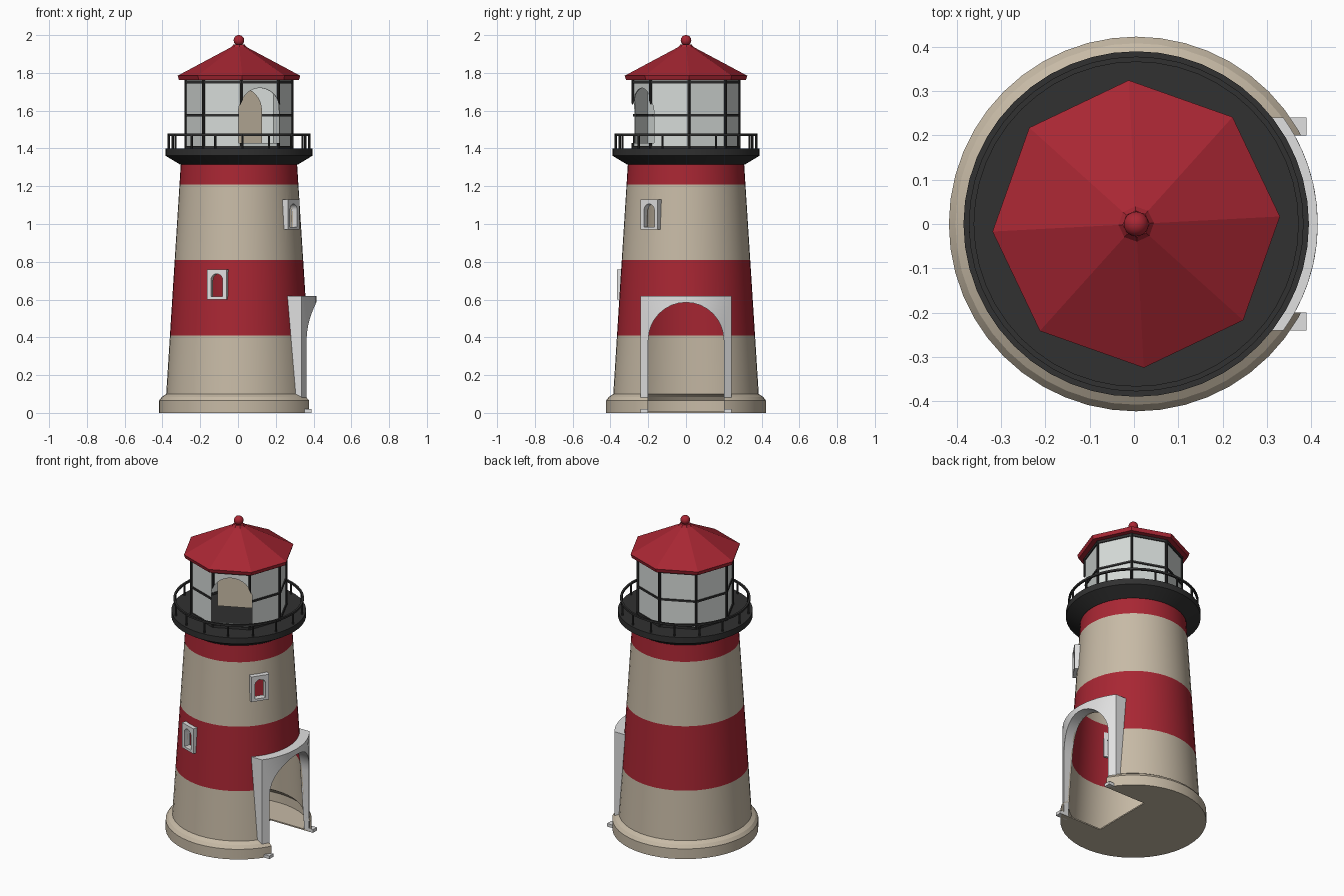
import bpy, bmesh, math
from mathutils import Matrix, Vector

if "Cube" in bpy.data.objects:
    bpy.data.objects.remove(bpy.data.objects["Cube"])


def material(name, *rgb):
    m = bpy.data.materials.new(name)
    lin = [c / 12.92 if c <= 0.04045 else ((c + 0.055) / 1.055) ** 2.4 for c in rgb]
    m.diffuse_color = (*lin, 1)
    m.use_nodes = True
    m.node_tree.nodes["Principled BSDF"].inputs["Base Color"].default_value = m.diffuse_color
    return m


BEIGE = material("stone_beige", 0.78, 0.73, 0.65)
RED = material("band_red", 0.66, 0.15, 0.20)
DARK = material("iron_dark", 0.19, 0.19, 0.19)
GLASS = material("pale_glass", 0.84, 0.86, 0.85)
WHITE = material("trim_white", 0.88, 0.88, 0.88)


def finish(bm, name, *mats):
    bmesh.ops.recalc_face_normals(bm, faces=bm.faces)
    me = bpy.data.meshes.new(name)
    bm.to_mesh(me)
    bm.free()
    for m in mats:
        me.materials.append(m)
    ob = bpy.data.objects.new(name, me)
    bpy.context.collection.objects.link(ob)
    return ob


def lathe(name, profile, segs, *mats, turn=0.0, closed=False):
    """Spin (radius, z) points round the axis; closed joins last point to first."""
    bm = bmesh.new()
    rings = []
    for r, z in profile:
        if r < 1e-6:
            rings.append([bm.verts.new((0, 0, z))] * segs)
        else:
            angs = [turn + 2 * math.pi * i / segs for i in range(segs)]
            rings.append([bm.verts.new((r * math.cos(a), r * math.sin(a), z)) for a in angs])
    pairs = list(zip(rings, rings[1:])) + ([(rings[-1], rings[0])] if closed else [])
    for a, b in pairs:
        for i in range(segs):
            j = (i + 1) % segs
            bm.faces.new(list(dict.fromkeys((a[i], a[j], b[j], b[i]))))
    return finish(bm, name, *mats)


def arch(half, bottom, spring, n=16):
    """Round-topped outline as (across, z) points."""
    pts = [(-half, bottom)]
    for i in range(n + 1):
        a = math.pi * (1 - i / n)
        pts.append((half * math.cos(a), spring + half * math.sin(a)))
    return pts + [(half, bottom)]


def place(d, u, z, ang):
    return Vector((d * math.cos(ang) - u * math.sin(ang), d * math.sin(ang) + u * math.cos(ang), z))


def prism(name, outline, d0, d1, ang, *mats):
    """Extrude an outline along a horizontal direction."""
    bm = bmesh.new()
    a = [bm.verts.new(place(d0, u, z, ang)) for u, z in outline]
    b = [bm.verts.new(place(d1, u, z, ang)) for u, z in outline]
    bm.faces.new(a)
    bm.faces.new(b)
    for i in range(len(a)):
        j = (i + 1) % len(a)
        bm.faces.new((a[i], a[j], b[j], b[i]))
    return finish(bm, name, *mats)


def arch_frame(name, half, bottom, spring, out_half, out_bottom, top, front, back, ang, sill):
    """Rectangular surround with an arched opening."""
    inner = arch(half, bottom, spring)
    k = out_half / half
    outer = [(u * k, top) for u, z in inner]
    outer[0], outer[-1] = (-out_half, out_bottom), (out_half, out_bottom)
    bm = bmesh.new()
    rows = []
    for (u, z), (v, w) in zip(inner, outer):
        rows.append([bm.verts.new(place(f(p, q), p, q, ang))
                     for f, p, q in ((front, u, z), (front, v, w), (back, v, w), (back, u, z))])
    for a, b in list(zip(rows, rows[1:])) + ([(rows[-1], rows[0])] if sill else []):
        for i in range(4):
            j = (i + 1) % 4
            bm.faces.new((a[i], a[j], b[j], b[i]))
    if not sill:
        bm.faces.new(rows[0])
        bm.faces.new(rows[-1])
    return finish(bm, name, WHITE)


def cut(ob, cutter):
    m = ob.modifiers.new("opening", 'BOOLEAN')
    m.operation, m.solver, m.object = 'DIFFERENCE', 'EXACT', cutter
    bpy.context.view_layer.objects.active = ob
    bpy.ops.object.modifier_apply(modifier=m.name)


def tower_r(z):
    return 0.385 - (z - 0.1) * 0.0634


# Hollow tower with stepped base and painted bands
levels = (0.1, 0.41, 0.81, 1.21, 1.315)
outer = [(0, 0), (0.423, 0), (0.423, 0.065), (0.408, 0.085)] + [(tower_r(z), z) for z in levels]
inner = [(r - 0.01, z) for r, z in reversed(outer[2:])] + [(0.413, 0.008), (0, 0.008)]
tower = lathe("tower", outer + inner, 48, BEIGE, RED)
for p in tower.data.polygons:
    z = p.center.z
    p.material_index = int(0.41 < z < 0.81 or z > 1.21)

# Doorway: opening, surround and feet
cutters = [prism("door_cutter", arch(0.2, -0.1, 0.385), 0.085, 0.7, 0)]
arch_frame("door_surround", 0.2, 0.0, 0.385, 0.24, 0.0, 0.62,
           lambda u, z: math.sqrt(0.41 ** 2 - u * u),
           lambda u, z: math.sqrt(tower_r(z) ** 2 - u * u) - 0.012, 0, False)
for s, side in ((-1, "front"), (1, "back")):
    prism("door_foot_" + side, [(s * 0.2, 0), (s * 0.24, 0), (s * 0.24, 0.02), (s * 0.2, 0.02)],
          0.33, 0.385, 0, WHITE)

# Two arched windows
for name, deg, z0, rad in (("lower_window", -108.7, 0.60, 0.367), ("upper_window", -34, 0.97, 0.349)):
    a = math.radians(deg)
    arch_frame(name, 0.033, z0 + 0.015, z0 + 0.103, 0.055, z0, z0 + 0.16,
               lambda u, z: rad, lambda u, z: rad - 0.04, a, True)
    cutters.append(prism(name + "_cutter", arch(0.033, z0 + 0.015, z0 + 0.103), 0.2, 0.5, a))
for c in cutters:
    cut(tower, c)

# Gallery deck and railing
lathe("gallery", [(0, 1.315), (0.312, 1.315), (0.39, 1.362), (0.39, 1.40), (0, 1.40)], 48, DARK)
lathe("hand_rail", [(0.366, 1.466), (0.378, 1.466), (0.378, 1.478), (0.366, 1.478)], 48, DARK, closed=True)
bm = bmesh.new()
for i in range(16):
    bmesh.ops.create_cone(bm, cap_ends=True, segments=8, radius1=0.006, radius2=0.006, depth=0.08,
                          matrix=Matrix.Translation(place(0.372, 0, 1.434, i * math.pi / 8 + 0.05)))
finish(bm, "rail_posts", DARK)

# Lantern room: eight-sided glass, bars and an arched way out
TURN = math.radians(3)
lantern = [lathe("lantern_glass", [(0.28, 1.395), (0.28, 1.765), (0.274, 1.765), (0.274, 1.395)],
                 8, GLASS, turn=TURN, closed=True)]
for name, z, h in (("bottom", 1.40, 0.014), ("middle", 1.57, 0.012), ("top", 1.745, 0.016)):
    lantern.append(lathe("lantern_bar_" + name, [(0.27, z), (0.287, z), (0.287, z + h), (0.27, z + h)],
                         8, DARK, turn=TURN, closed=True))
for i in range(8):
    bm = bmesh.new()
    bmesh.ops.create_cone(bm, cap_ends=True, segments=8, radius1=0.008, radius2=0.008, depth=0.365,
                          matrix=Matrix.Translation(place(0.281, 0, 1.58, TURN + i * math.pi / 4)))
    lantern.append(finish(bm, f"lantern_post_{i + 1}", DARK))
way = math.radians(-64.5)
way_cutter = prism("lantern_cutter", arch(0.12, 1.43, 1.60), 0.12, 0.5, way)
for ob in lantern[:1] + lantern[2:3] + [lantern[4 + 6], lantern[4 + 7]]:
    cut(ob, way_cutter)
prism("lantern_inner_panel", arch(0.12, 1.43, 1.60), 0.026, 0.032, way, BEIGE)
for c in cutters + [way_cutter]:
    bpy.data.objects.remove(c)

# Roof and ball
lathe("roof", [(0, 1.762), (0.318, 1.762), (0.325, 1.785), (0.04, 1.937), (0.03, 1.95), (0, 1.95)],
      8, RED, turn=TURN)
bm = bmesh.new()
bmesh.ops.create_uvsphere(bm, u_segments=24, v_segments=14, radius=0.028,
                          matrix=Matrix.Translation((0, 0, 1.972)))
finish(bm, "roof_ball", RED)

# Smooth the round parts and centre the whole model
bpy.ops.object.select_all(action='DESELECT')
for ob in bpy.context.scene.objects:
    ob.location.x = 0.005
    ob.select_set(True)
    bpy.context.view_layer.objects.active = ob
bpy.ops.object.shade_smooth_by_angle(angle=math.radians(20))
